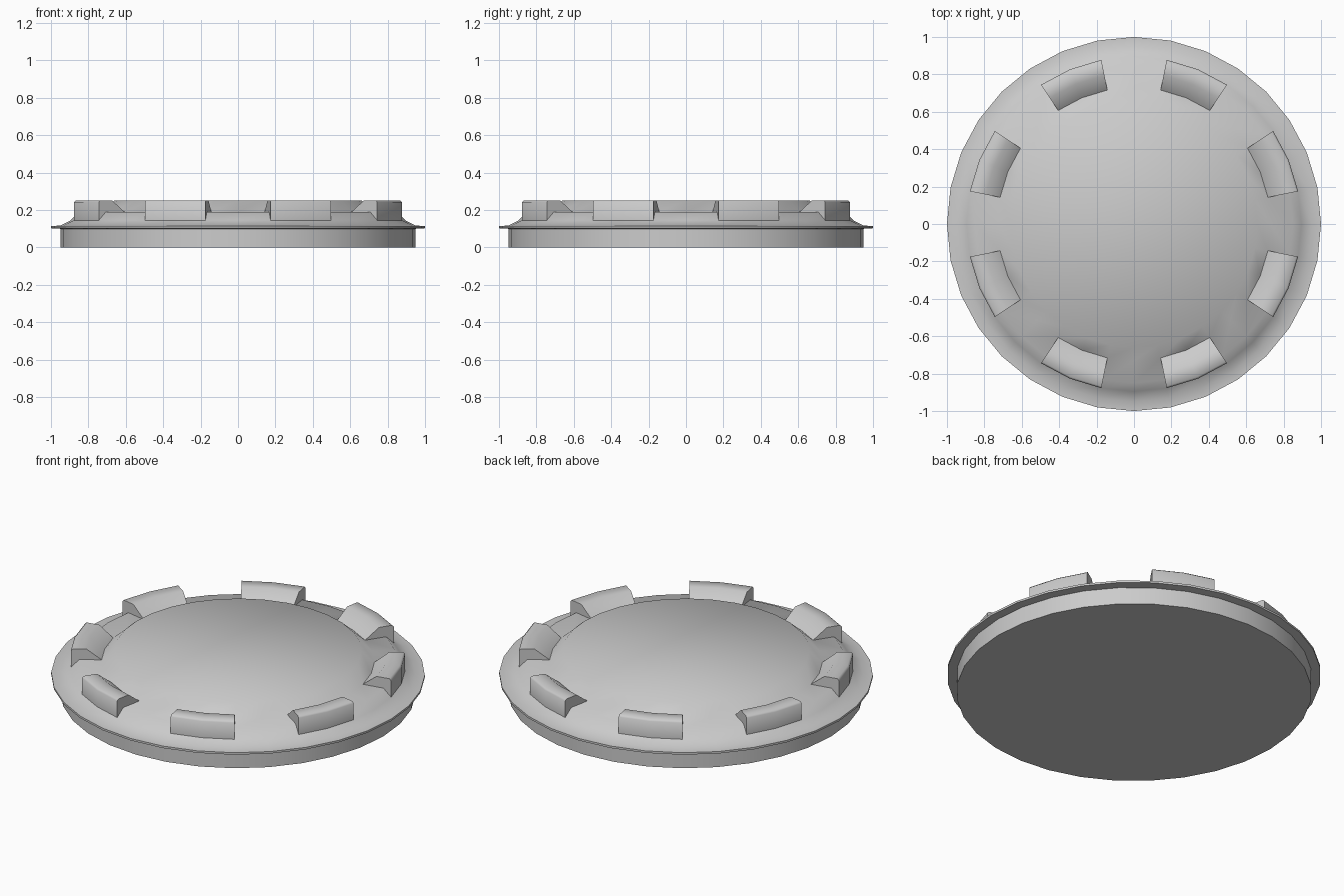
import bpy, bmesh, math

if "Cube" in bpy.data.objects:
    bpy.data.objects.remove(bpy.data.objects["Cube"])

N = 32  # sides of the round body

# (radius, height) profiles, from the bottom rim to the edge of the top disc
LOWER = [(0.95, 0.0), (0.95, 0.10), (1.0, 0.103), (1.0, 0.115), (0.95, 0.117), (0.895, 0.145)]
TOOTH = [(0.895, 0.242), (0.885, 0.252), (0.81, 0.252), (0.73, 0.19)]
NOTCH = [(0.85, 0.19), (0.73, 0.19)]
DISC = (0.66, 0.252)

bm = bmesh.new()
cache = {}


def vert(p, i):
    """Shared vertex for profile point p at angular step i."""
    key = (p, i % N)
    if key not in cache:
        a = 2 * math.pi * (i % N) / N
        cache[key] = bm.verts.new((p[0] * math.cos(a), p[0] * math.sin(a), p[1]))
    return cache[key]


for i in range(N):
    # Teeth and notches alternate, two sides each, with notches on the axes
    tooth = (i - 1) % 4 < 2
    prof = LOWER + (TOOTH if tooth else NOTCH) + [DISC]
    for p, q in zip(prof, prof[1:]):
        bm.faces.new([vert(p, i), vert(p, i + 1), vert(q, i + 1), vert(q, i)])
    # End walls of each tooth
    if i % 2 == 1:
        bm.faces.new([vert(p, i) for p in [LOWER[-1]] + TOOTH + [NOTCH[0]]])

# Flat top disc and flat underside
bm.faces.new([vert(DISC, i) for i in range(N)])
bm.faces.new([vert(LOWER[0], i) for i in reversed(range(N))])
bmesh.ops.recalc_face_normals(bm, faces=bm.faces)

mesh = bpy.data.meshes.new("notched_round_cap")
bm.to_mesh(mesh)
bm.free()
cap = bpy.data.objects.new("notched_round_cap", mesh)
bpy.context.collection.objects.link(cap)
bpy.context.view_layer.objects.active = cap
cap.select_set(True)
bpy.ops.object.shade_smooth_by_angle(angle=math.radians(50))
